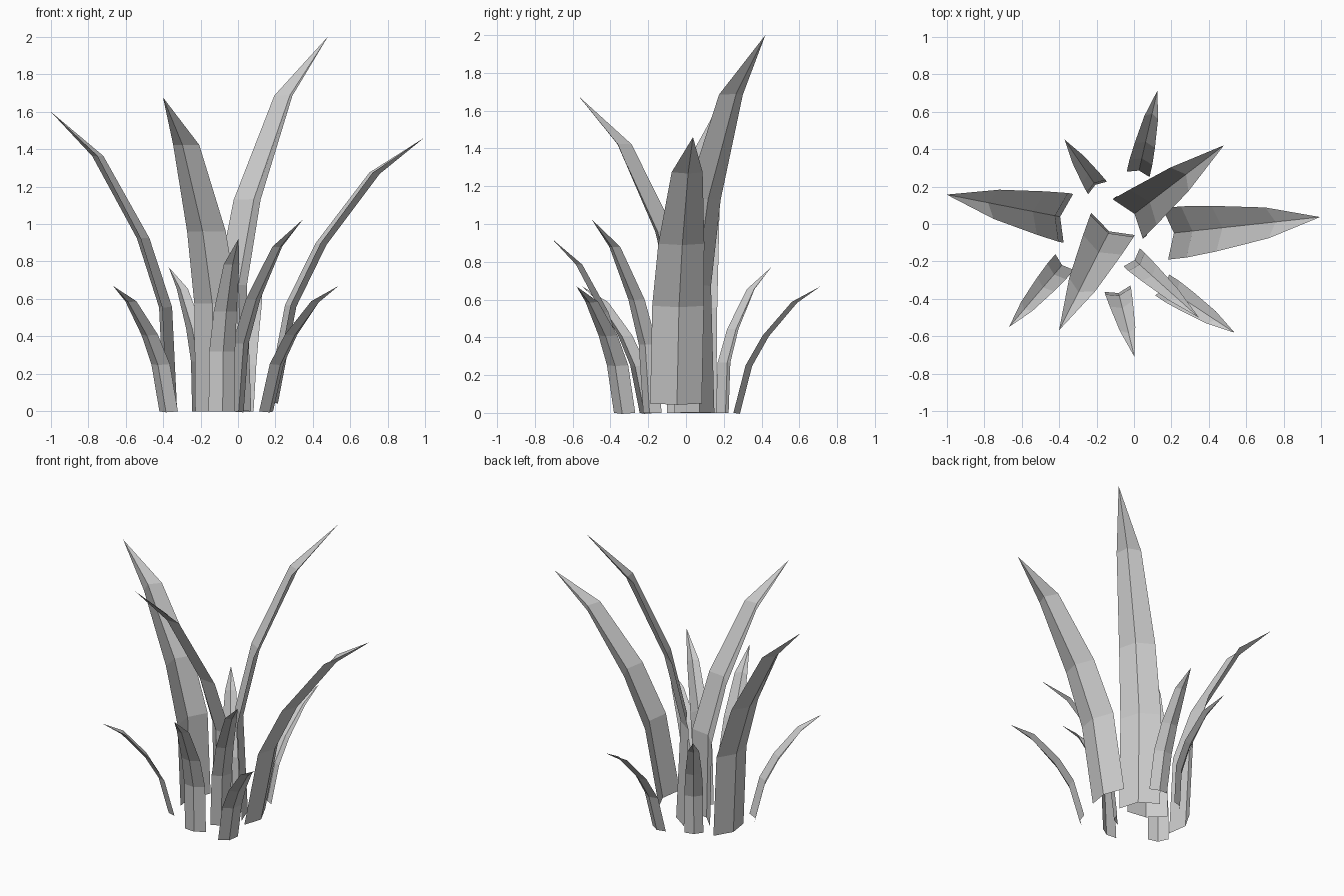
import bpy, bmesh, math
from mathutils import Vector, Matrix

cube = bpy.data.objects.get("Cube")
if cube:
    bpy.data.objects.remove(cube, do_unlink=True)

# One plain colour for every leaf
grey = bpy.data.materials.new("leaf grey")
grey.use_nodes = True
colour = (0.6, 0.6, 0.6, 1)
grey.diffuse_color = colour
grey.node_tree.nodes["Principled BSDF"].inputs["Base Color"].default_value = colour

# Shared leaf profile for a leaf one unit tall: outward bend, height, width factor
PROFILE = [(0, 0, 1), (0.01, 0.345, 1), (0.08, 0.575, 0.89), (0.225, 0.85, 0.6)]
TIP = Vector((0.39, 0, 1))


def leaf(name, base, tip, width):
    """Creased leaf, scaled, tilted and turned so that it runs from base to tip."""
    base, tip = Vector(base), Vector(tip)
    span = tip - base
    run = math.hypot(span.x, span.y)
    tilt = math.atan2(run, span.z) - math.atan2(TIP.x, TIP.z)
    size = span.length / TIP.length
    turn = Matrix.Rotation(math.atan2(span.y, span.x), 3, 'Z') @ Matrix.Rotation(tilt, 3, 'Y')
    depth = 0.17 * width

    bm = bmesh.new()
    rows = []
    for out, up, factor in PROFILE:
        half = factor * width / 2
        row = []
        for side, crease in ((-half, 0), (0, depth), (half, 0)):
            p = Vector((out * size + crease, side, up * size))
            row.append(bm.verts.new(base + turn @ p))
        rows.append(row)
    end = bm.verts.new(tip)
    for i in (0, 1):
        for low, high in zip(rows, rows[1:]):
            bm.faces.new((low[i + 1], low[i], high[i], high[i + 1]))
        bm.faces.new((rows[-1][i + 1], rows[-1][i], end))

    mesh = bpy.data.meshes.new(name)
    bm.to_mesh(mesh)
    bm.free()
    mesh.materials.append(grey)
    bpy.context.collection.objects.link(bpy.data.objects.new(name, mesh))


# Tall inner leaves
leaf("tall_back_leaf", (-0.01, 0.045, 0), (0.48, 0.42, 2.0), 0.265)
leaf("tall_front_leaf", (-0.112, 0, 0), (-0.4, -0.567, 1.675), 0.26)
leaf("tall_right_leaf", (-0.35, 0.03, 0), (-1.0, 0.157, 1.6), 0.265)
leaf("tall_left_leaf", (0.167, -0.053, 0.05), (0.993, 0.037, 1.46), 0.275)

# Short outer leaves
leaf("short_front_right_leaf", (-0.37, -0.203, 0), (-0.667, -0.55, 0.67), 0.13)
leaf("short_back_right_leaf", (-0.195, 0.192, 0), (-0.37, 0.45, 0.77), 0.12)
leaf("short_back_leaf", (0.022, 0.265, 0), (0.125, 0.712, 0.67), 0.125)
leaf("short_front_left_leaf", (0.15, -0.325, 0), (0.537, -0.58, 0.67), 0.135)
leaf("middle_front_left_leaf", (-0.013, -0.178, 0), (0.347, -0.5, 1.025), 0.13)
leaf("middle_front_leaf", (-0.088, -0.345, 0), (0.003, -0.71, 0.922), 0.142)
